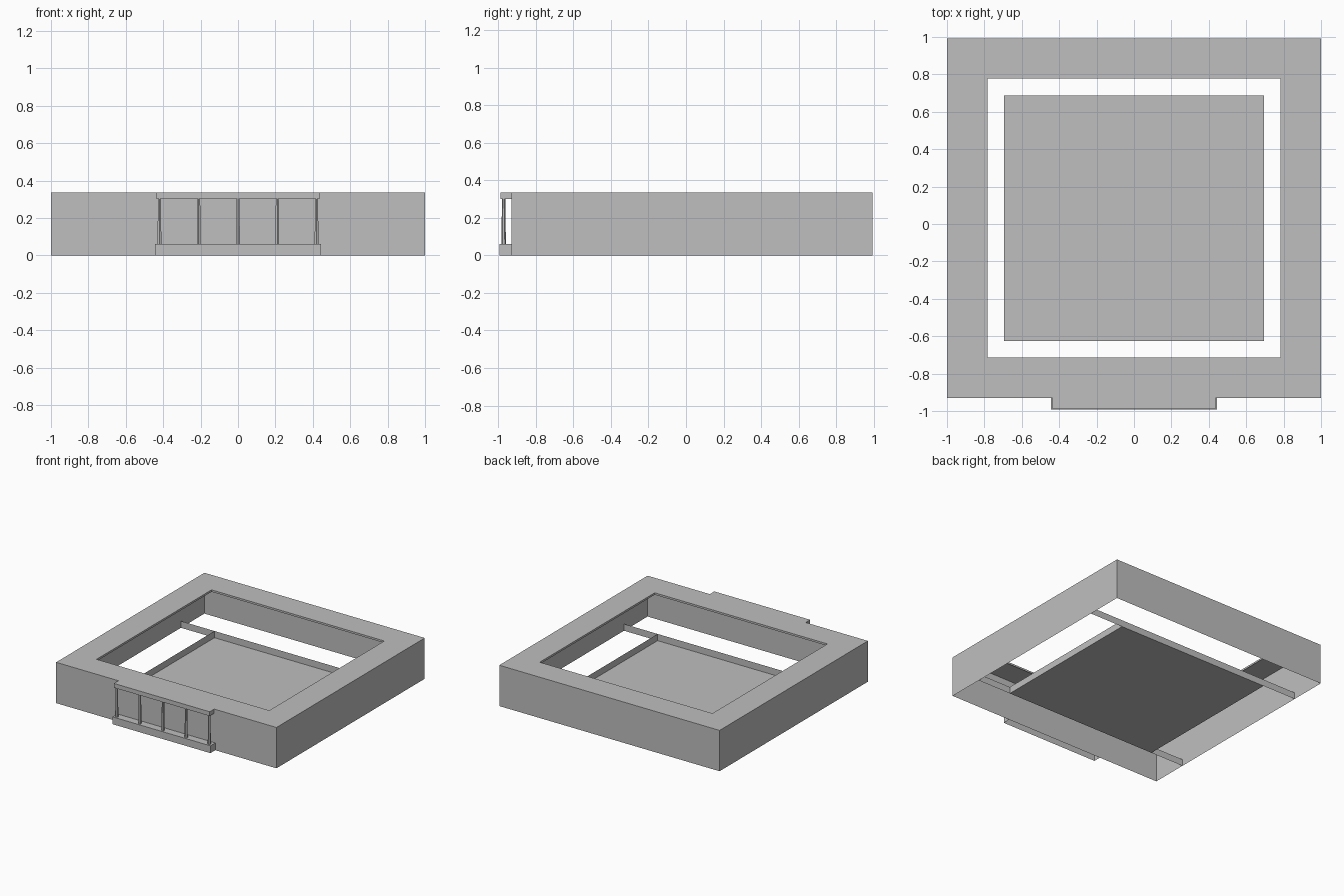
import bpy
import bmesh
from mathutils import Matrix, Vector

cube = bpy.data.objects.get("Cube")
if cube:
    bpy.data.objects.remove(cube, do_unlink=True)

grey = bpy.data.materials.new("light_grey")
grey.use_nodes = True
colour = (0.52, 0.52, 0.52, 1)
grey.diffuse_color = colour
grey.node_tree.nodes["Principled BSDF"].inputs["Base Color"].default_value = colour

# Main dimensions
FRONT, BACK, TOP = -0.93, 0.993, 0.335
MARGIN, LIP, CURB = 0.305, 0.016, 0.055
IN_X, IN_FRONT, IN_BACK = 1 - MARGIN, FRONT + MARGIN, BACK - MARGIN


def finish(name, bm):
    mesh = bpy.data.meshes.new(name)
    bm.to_mesh(mesh)
    bm.free()
    mesh.materials.append(grey)
    obj = bpy.data.objects.new(name, mesh)
    bpy.context.collection.objects.link(obj)
    return obj


def box(lo, hi, open_sides=()):
    """Box between two corners, without the faces that point along open_sides."""
    bm = bmesh.new()
    lo, hi = Vector(lo), Vector(hi)
    matrix = Matrix.Translation((lo + hi) / 2) @ Matrix.Diagonal((*(hi - lo), 1))
    bmesh.ops.create_cube(bm, size=1, matrix=matrix)
    bm.normal_update()
    gone = [f for f in bm.faces if any(f.normal.dot(Vector(d)) > 0.9 for d in open_sides)]
    bmesh.ops.delete(bm, geom=gone, context='FACES')
    return bm


def sheet(name, corners):
    bm = bmesh.new()
    bm.faces.new([bm.verts.new(c) for c in corners])
    finish(name, bm)


def upright(name, a, b, height):
    sheet(name, [(*a, 0), (*b, 0), (*b, height), (*a, height)])


UP, DOWN, BEHIND = (0, 0, 1), (0, 0, -1), (0, 1, 0)

# Outer walls and roof, open below, with a courtyard opening and its lip
bm = box((-1, FRONT, 0), (1, BACK, TOP), [DOWN])
roof = [f for f in bm.faces if f.normal.z > 0.9]
bmesh.ops.inset_region(bm, faces=roof, thickness=MARGIN)
rim = list(roof[0].edges)
bmesh.ops.delete(bm, geom=roof, context='FACES_ONLY')
lip = bmesh.ops.extrude_edge_only(bm, edges=rim)["geom"]
bmesh.ops.translate(bm, vec=(0, 0, -LIP), verts=[v for v in lip if isinstance(v, bmesh.types.BMVert)])
bmesh.ops.recalc_face_normals(bm, faces=bm.faces)
finish("walls_and_roof", bm)

# Courtyard floor with low curbs around it
sheet("courtyard_floor", [(-IN_X, IN_FRONT, 0), (IN_X, IN_FRONT, 0),
                          (IN_X, IN_BACK, 0), (-IN_X, IN_BACK, 0)])
upright("front_curb", (1, IN_FRONT), (-1, IN_FRONT), CURB)
upright("back_curb", (-1, IN_BACK), (1, IN_BACK), CURB)
for side, name in ((-1, "right_curb"), (1, "left_curb")):
    upright(name, (side * IN_X, IN_FRONT), (side * IN_X, IN_BACK), CURB)

# Portico base and canopy
finish("portico_base", box((-0.445, -0.993, 0), (0.445, FRONT, 0.06), [DOWN, BEHIND]))
finish("portico_canopy", box((-0.435, -0.988, 0.30), (0.435, FRONT, TOP), [BEHIND]))

# Slim tapered columns
for i in range(5):
    bm = bmesh.new()
    place = Matrix.Translation(((i - 2) * 0.21, -0.972, 0.18))
    bmesh.ops.create_cone(bm, cap_ends=False, segments=6, radius1=0.012,
                          radius2=0.009, depth=0.24, matrix=place)
    finish(f"portico_column_{i + 1}", bm)
